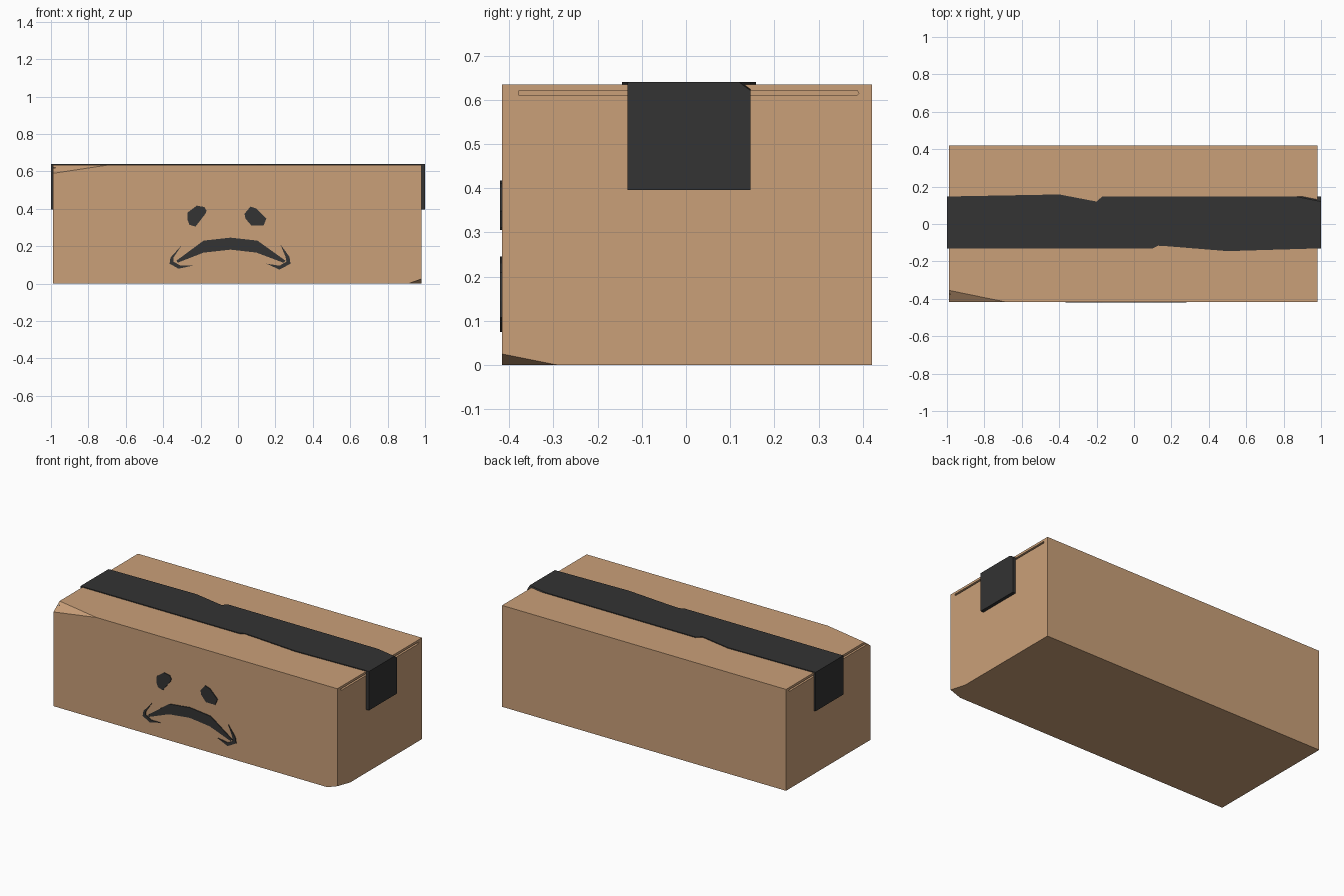
import bpy, bmesh
from mathutils import Vector

if "Cube" in bpy.data.objects:
    bpy.data.objects.remove(bpy.data.objects["Cube"])


def material(name, col):
    m = bpy.data.materials.new(name)
    m.diffuse_color = (*col, 1)
    m.use_nodes = True
    m.node_tree.nodes["Principled BSDF"].inputs["Base Color"].default_value = m.diffuse_color
    return m


CARD = material("cardboard", (0.59, 0.35, 0.19))
DARK = material("dark_tape", (0.033, 0.033, 0.033))


def finish(name, bm, mat):
    bmesh.ops.recalc_face_normals(bm, faces=bm.faces)
    me = bpy.data.meshes.new(name)
    bm.to_mesh(me)
    bm.free()
    me.materials.append(mat)
    ob = bpy.data.objects.new(name, me)
    bpy.context.collection.objects.link(ob)
    return ob


def prism(name, outline, axis, a, b, mat, cut=None):
    """Extrude a 2D outline along an axis from a to b; optionally slice off a corner."""
    def place(p, t):
        return {"x": (t, p[0], p[1]), "y": (p[0], t, p[1]), "z": (p[0], p[1], t)}[axis]
    bm = bmesh.new()
    face = bm.faces.new([bm.verts.new(place(p, a)) for p in outline])
    res = bmesh.ops.extrude_face_region(bm, geom=[face], use_keep_orig=True)
    shift = Vector(place((0, 0), b - a))
    bmesh.ops.translate(bm, vec=shift, verts=[v for v in res["geom"] if isinstance(v, bmesh.types.BMVert)])
    if cut:
        p, q, r = map(Vector, cut)
        n = (q - p).cross(r - p)
        if n.z < 0:
            n = -n
        bmesh.ops.bisect_plane(bm, geom=bm.verts[:] + bm.edges[:] + bm.faces[:],
                               plane_co=p, plane_no=n, clear_outer=True)
        bmesh.ops.holes_fill(bm, edges=[e for e in bm.edges if e.is_boundary])
    return finish(name, bm, mat)


# Cardboard body: a block with two crushed corners
X0, X1, Y0, Y1, H = -0.988, 0.98, -0.416, 0.421, 0.635
bm = bmesh.new()
corners = [(x, y, z) for x in (X0, X1) for y in (Y0, Y1) for z in (0, H)]
corners.remove((X0, Y0, H))
corners.remove((X1, Y0, 0))
corners += [(X0, Y0, 0.59), (-0.69, Y0, H), (X0, -0.355, H),
            (X1, Y0, 0.025), (0.91, Y0, 0), (X1, -0.29, 0)]
for c in corners:
    bm.verts.new(c)
bmesh.ops.convex_hull(bm, input=bm.verts[:])
bmesh.ops.dissolve_limit(bm, angle_limit=0.01, verts=bm.verts[:], edges=bm.edges[:])
box = finish("cardboard_box", bm, CARD)

# Lid slots in both ends
slot = [(-0.378, 0.61), (0.387, 0.61), (0.391, 0.615), (0.387, 0.621), (-0.378, 0.621)]
bpy.context.view_layer.objects.active = box
for side, a, b in (("left", X0 - 0.05, X0 + 0.02), ("right", X1 - 0.02, X1 + 0.05)):
    cutter = prism("slot_cutter_" + side, slot, "x", a, b, CARD)
    mod = box.modifiers.new("slot_" + side, "BOOLEAN")
    mod.operation, mod.solver, mod.object = "DIFFERENCE", "EXACT", cutter
    bpy.ops.object.modifier_apply(modifier=mod.name)
    bpy.data.objects.remove(cutter)

# Tape along the top, folded down at each end, with a clipped corner
clip = [(0.86, 0.148, 0.64), (1.0, 0.12, 0.64), (1.0, 0.147, 0.62)]
strip = [(-1, -0.13), (0.1, -0.13), (0.13, -0.116), (0.18, -0.119), (0.5, -0.145), (1, -0.13),
         (1, 0.147), (-0.17, 0.147), (-0.2, 0.12), (-0.4, 0.158), (-1, 0.147)]
prism("tape_top", strip, "z", 0.633, 0.64, DARK, clip)
flap = [(-0.132, 0.396), (0.146, 0.396), (0.146, 0.639), (-0.132, 0.639)]
prism("tape_end_left", flap, "x", -1.0, X0 + 0.001, DARK)
prism("tape_end_right", flap, "x", X1 - 0.001, 1.0, DARK, clip)

# Sad face on the front
face_parts = {
    "eye_left": [(-.27, .38), (-.22, .417), (-.18, .41), (-.168, .39), (-.174, .374),
                 (-.227, .305), (-.26, .315), (-.27, .342)],
    "eye_right": [(.035, .374), (.067, .412), (.099, .401), (.152, .348), (.136, .31),
                  (.072, .31), (.04, .348)],
    "mouth": [(-.329, .123), (-.184, .23), (-.04, .246), (.104, .23), (.254, .123), (.243, .112),
              (.099, .166), (-.04, .182), (-.184, .166), (-.323, .112)],
    "cheek_line_left": [(-.302, .205), (-.361, .139), (-.366, .107), (-.318, .08), (-.243, .096),
                        (-.307, .096), (-.345, .118), (-.345, .139)],
    "cheek_line_right": [(.227, .209), (.275, .144), (.281, .107), (.222, .075), (.152, .107),
                         (.222, .096), (.259, .118), (.254, .144)],
}
for name, pts in face_parts.items():
    prism(name, pts, "y", -0.421, Y0 + 0.002, DARK)
